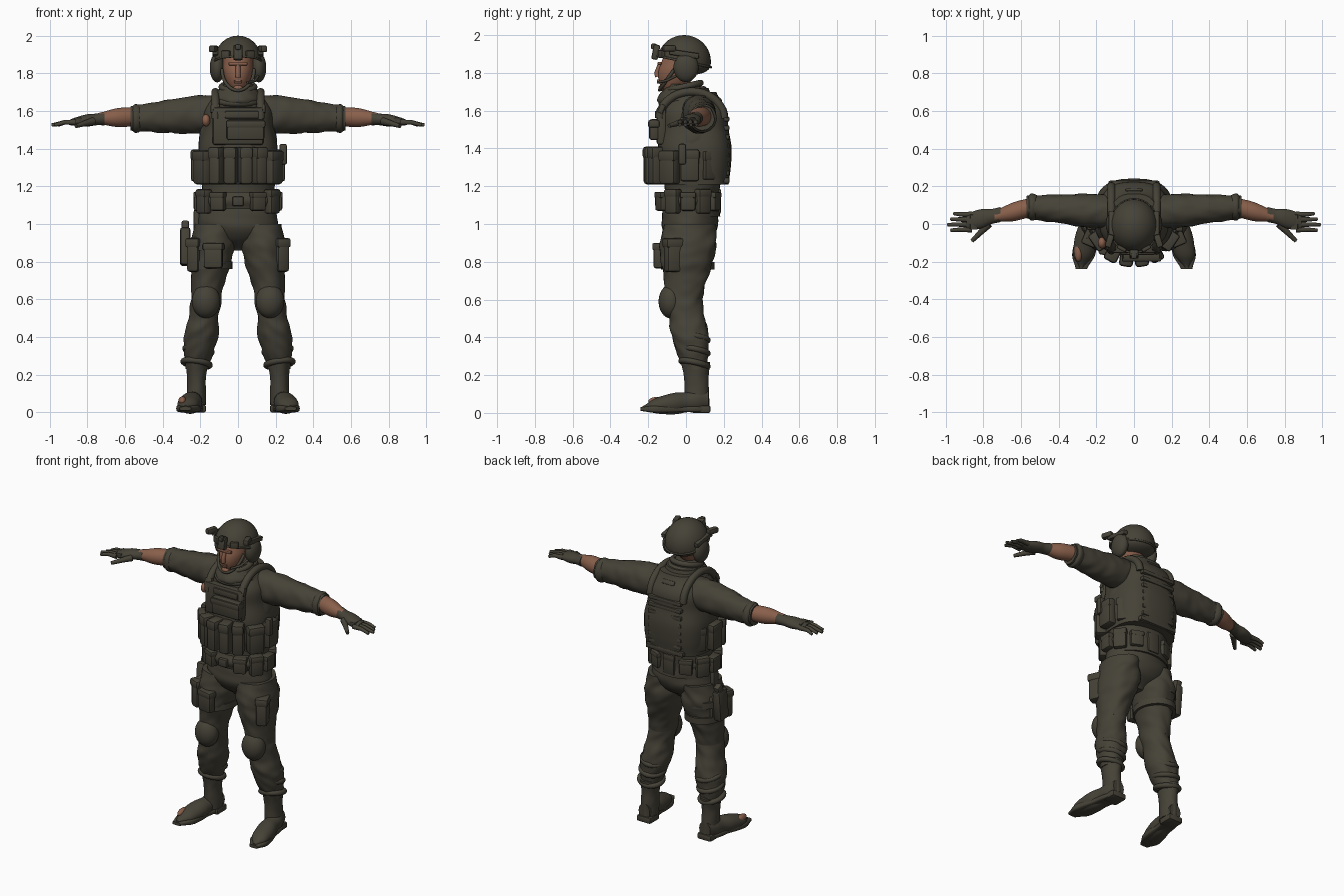
import bpy, bmesh, math
from math import cos, sin, pi, radians, copysign
from mathutils import Vector, Matrix, noise

if "Cube" in bpy.data.objects:
    bpy.data.objects.remove(bpy.data.objects["Cube"])


def material(name, colour):
    mat = bpy.data.materials.new(name)
    mat.use_nodes = True
    mat.diffuse_color = (*colour, 1)
    shader = mat.node_tree.nodes["Principled BSDF"]
    shader.inputs["Base Color"].default_value = (*colour, 1)
    shader.inputs["Roughness"].default_value = 0.9
    return mat


OLIVE = material("dark olive cloth", (.06, .054, .038))
SKIN = material("tan skin", (.25, .115, .07))


def finish(name, mesh, mats=(OLIVE,), both=False):
    """Place a mesh as a smooth object; both adds the mirrored twin."""
    mesh.materials.clear()
    for mat in mats:
        mesh.materials.append(mat)
    mesh.shade_smooth()
    mesh.set_sharp_from_angle(angle=radians(40))
    part = bpy.data.objects.new(name, mesh)
    bpy.context.collection.objects.link(part)
    if both:
        mirror = part.modifiers.new("mirror", "MIRROR")
        mirror.use_mirror_merge = False


def bake(name, bm, rule=None, **look):
    bmesh.ops.recalc_face_normals(bm, faces=bm.faces)
    if rule:
        for face in bm.faces:
            face.material_index = int(rule(face.calc_center_median()))
    mesh = bpy.data.meshes.new(name)
    bm.to_mesh(mesh)
    bm.free()
    finish(name, mesh, **look)


def smooth_value(values, t):
    """Catmull-Rom curve through evenly spaced values, t from start to end."""
    last = len(values) - 1
    i = min(int(t * last), last - 1)
    f = t * last - i
    a, b, c, d = (values[max(0, min(last, k))] for k in range(i - 1, i + 3))
    return b + f / 2 * (c - a + f * (2 * a - 5 * b + 4 * c - d + f * (3 * (b - c) + d - a)))


def loft(name, start, end, radii, axis="Z", depth=(1, 1), power=2, wrinkle=0, **look):
    """Skin of oval sections spaced evenly from start to end, square to an axis."""
    start, end = Vector(start), Vector(end)
    sides, rows = 32, 8 * (len(radii) - 1)
    bm, rings = bmesh.new(), []
    for row in range(rows + 1):
        t = row / rows
        centre = start.lerp(end, t)
        wide = smooth_value(radii, t)
        tall = wide * (depth[0] + (depth[1] - depth[0]) * t)
        ring = []
        for k in range(sides):
            c, s = cos(2 * pi * k / sides), sin(2 * pi * k / sides)
            fold = 1 + wrinkle * noise.noise(Vector((c, s, c)) * 1.5 + centre * 18)
            u = copysign(abs(c) ** (2 / power), c) * wide * fold
            v = copysign(abs(s) ** (2 / power), s) * tall * fold
            offset = {"X": (0, u, v), "Y": (u, 0, v), "Z": (u, v, 0)}[axis]
            ring.append(bm.verts.new(centre + Vector(offset)))
        rings.append(ring)
    for low, high in zip(rings, rings[1:]):
        for k in range(sides):
            bm.faces.new((low[k], low[k - 1], high[k - 1], high[k]))
    bm.faces.new(rings[0])
    bm.faces.new(rings[-1])
    bake(name, bm, **look)


def box(name, at, size, turn=0, pitch=0, **look):
    bm = bmesh.new()
    bmesh.ops.create_cube(bm, size=1)
    bmesh.ops.scale(bm, vec=size, verts=bm.verts)
    bmesh.ops.bevel(bm, geom=bm.edges[:], offset=min(size) / 4, segments=2,
                    affect="EDGES", profile=.5)
    place = Matrix.Translation(at) @ Matrix.Rotation(turn, 4, "Z") @ Matrix.Rotation(pitch, 4, "X")
    bmesh.ops.transform(bm, matrix=place, verts=bm.verts)
    bake(name, bm, **look)


def ball(name, at, size, cut=None, **look):
    bm = bmesh.new()
    bmesh.ops.create_uvsphere(bm, u_segments=32, v_segments=20, radius=1)
    place = Matrix.Translation(at) @ Matrix.Diagonal((*size, 1))
    bmesh.ops.transform(bm, matrix=place, verts=bm.verts)
    if cut:
        bmesh.ops.bisect_plane(bm, geom=bm.verts[:] + bm.edges[:] + bm.faces[:],
                               plane_co=at, plane_no=cut, clear_inner=True)
        bmesh.ops.holes_fill(bm, edges=bm.edges[:])
    bake(name, bm, **look)


def tube(name, points, radius, taper=1, closed=False, **look):
    curve = bpy.data.curves.new(name, "CURVE")
    curve.dimensions, curve.bevel_depth, curve.use_fill_caps = "3D", radius, True
    line = curve.splines.new("POLY")
    line.points.add(len(points) - 1)
    for i, (knot, point) in enumerate(zip(line.points, points)):
        knot.co = (*point, 1)
        knot.radius = 1 + (taper - 1) * i / (len(points) - 1)
    line.use_cyclic_u = closed
    helper = bpy.data.objects.new(name, curve)
    mesh = bpy.data.meshes.new_from_object(helper)
    bpy.data.objects.remove(helper)
    finish(name, mesh, **look)


def oval(at, u, v, turns=1, count=32):
    angles = [2 * pi * turns * k / count for k in range(count + (turns < 1))]
    return [Vector(at) + Vector(u) * cos(a) + Vector(v) * sin(a) for a in angles]


def pouch(name, ring, degrees, z, size):
    """Flapped pouch standing on an oval around the body; -90 is the front."""
    a = radians(degrees)
    wide, deep, middle = ring
    at = Vector((wide * cos(a), middle + deep * sin(a), z))
    turn = math.atan2(sin(a) / deep, cos(a) / wide) + pi / 2
    w, d, h = size
    box(name, at, size, turn)
    box(name + "_flap", at + Vector((0, 0, h / 3)), (w * 1.06, d * 1.1, h / 3), turn)


# Joints of the left limbs
HIP, KNEE, ANKLE = (.12, .02, 1), (.17, -.01, .6), (.22, .05, .23)
SHOULDER, ELBOW, WRIST = (.06, .06, 1.59), (.57, .09, 1.56), (.74, .04, 1.56)
VEST_RING, BELT_RING = (.22, .2, .02), (.21, .16, .01)

# Torso, carrier and hips
loft("shirt", (0, .03, 1.04), (0, .04, 1.72), (.2, .19, .2, .21, .2, .16, .1), depth=(.75, .8), wrinkle=.04)
loft("vest", (0, .05, 1.21), (0, .04, 1.7), (.2, .21, .21, .19, .18, .12), depth=(.88, 1), power=2.7)
loft("trouser_seat", (0, .02, .86), (0, .02, 1.1), (.05, .16, .21, .21, .2), depth=(.7, .7), wrinkle=.03)
loft("belt", (0, .01, 1.08), (0, .01, 1.17), (.2, .22, .2), depth=(.73, .73))

# Webbing rows on the back
for row in range(7):
    box("back_webbing", (0, .21, 1.27 + row / 21), (.24, .04, .026))
box("back_panel_hem", (0, .21, 1.23), (.27, .04, .03))
box("drag_handle", (0, .17, 1.65), (.09, .04, .03), pitch=.6)

# Chest panel, straps and pouches
box("chest_panel", (0, -.13, 1.52), (.27, .05, .2))
box("name_panel", (.02, -.15, 1.58), (.18, .03, .04))
box("admin_pouch", (.04, -.17, 1.5), (.2, .05, .11))
box("admin_pouch_flap", (.04, -.17, 1.53), (.21, .06, .04))
tube("shoulder_strap", oval((.12, .03, 1.56), (0, .17, 0), (0, 0, .14), turns=.5), .022, both=True)
box("strap_buckle", (.12, -.13, 1.61), (.05, .03, .05), pitch=-.4, both=True)
for degrees in range(-120, -59, 20):
    pouch("magazine_pouch", VEST_RING, degrees, 1.31, (.07, .09, .2))
for side in (-1, 1):
    pouch("utility_pouch", VEST_RING, side * 58 - 90, 1.3, (.1, .07, .18))
    pouch("side_pouch", VEST_RING, side * 90 - 90, 1.31, (.1, .06, .17))
    pouch("rear_pouch", VEST_RING, side * 125 - 90, 1.31, (.1, .03, .15))
box("radio", (.24, -.02, 1.37), (.04, .04, .11))

# Belt pouches, shallow behind and none at the buckle
for degrees in range(-60, 241, 30):
    tall = degrees % 60 > 0
    pouch("belt_pouch", BELT_RING, degrees, 1.12, (.08, .03 if degrees == 90 else .05, .13 if tall else .1))
box("belt_buckle", (0, -.15, 1.12), (.06, .03, .05))

# Trousers, knee pads and cargo pockets
loft("thigh", HIP, KNEE, (.11, .12, .11, .09, .08), depth=(1.25, 1.25), wrinkle=.09, both=True)
loft("shin", KNEE, ANKLE, (.08, .08, .09, .08, .06), depth=(1.25, 1), wrinkle=.1, both=True)
ball("knee_pad", (.17, -.08, .59), (.075, .065, .09), both=True)
box("cargo_pocket", (.22, -.05, .83), (.07, .13, .17), turn=.4, both=True)
box("cargo_flap", (.22, -.05, .9), (.08, .14, .05), turn=.4, both=True)
for lift in range(3):
    z = .26 + lift * .07
    tube("trouser_fold", oval((.22 - lift / 99, .045, z), (.07, 0, .01), (0, .07, -.015)), .016,
         closed=True, both=True)

# Boots
loft("boot_shaft", (.22, .06, .04), (.22, .05, .27), (.05, .05, .05, .06), depth=(1.3, 1.3), wrinkle=.05, both=True)
loft("boot_foot", (.22, .12, .07), (.28, -.23, .03), (.04, .05, .05, .06, .06, .05, .01), axis="Y",
     depth=(1.3, .6), both=True)
loft("boot_sole", (.22, .12, .02), (.28, -.24, .02), (.04, .05, .05, .06, .06, .03), axis="Y",
     depth=(.33, .33), power=4, both=True)
box("boot_heel", (.22, .08, .02), (.1, .1, .04), both=True)
ball("bare_boot_patch", (-.295, -.15, .06), (.022, .05, .025), mats=(SKIN,))

# Thigh rig and sidearm on the right leg
for z in (.78, .88):
    loft("thigh_strap", (-.15, .01, z - .02), (-.15, .01, z + .02), (.12, .12), depth=(1.18, 1.18))
box("thigh_panel", (-.23, 0, .85), (.05, .17, .16))
box("holster", (-.28, .04, .88), (.055, .09, .2), pitch=-.1)
box("sidearm_grip", (-.28, .06, .98), (.04, .05, .07), pitch=-.4)
box("holster_hanger", (-.22, .02, 1), (.03, .05, .15))
box("thigh_magazine", (-.13, -.14, .83), (.1, .05, .13), turn=-.2)
box("thigh_magazine_flap", (-.13, -.14, .88), (.11, .06, .04), turn=-.2)

# Sleeves, bare forearms and gloves
loft("sleeve", SHOULDER, ELBOW, (.08, .09, .09, .08, .07, .06), axis="X", depth=(1.1, 1.1), wrinkle=.08, both=True)
loft("rolled_cuff", (.51, .09, 1.56), ELBOW, (.06, .07, .07, .05), axis="X", depth=(1.06, 1.06), both=True)
loft("forearm", (.54, .09, 1.57), WRIST, (.05, .05, .03), axis="X", mats=(SKIN,), both=True)
loft("glove", (.71, .05, 1.56), (.89, .01, 1.54), (.04, .04, .05, .05, .04), axis="X", depth=(.9, .4), both=True)
box("knuckle_guard", (.85, .01, 1.555), (.04, .08, .02), both=True)
for i in range(4):
    y = i * .027 - .03
    tube("finger", [(.86, y, 1.54), (.92, y, 1.54), (.99 - abs(i - 1) / 60, y * 1.1, 1.525)], .015,
         taper=.6, both=True)
tube("thumb", [(.77, 0, 1.545), (.81, -.04, 1.535), (.86, -.09, 1.52)], .021, taper=.5, both=True)

# Neck scarf
loft("scarf", (0, -.01, 1.61), (0, -.01, 1.74), (.1, .13, .11, .08), depth=(1.1, 1.1), wrinkle=.1)
for fold in range(3):
    r = .12 - fold / 60
    tube("scarf_fold", oval((0, -.01, 1.66 + fold / 30), (r, 0, 0), (0, r, .02)), .017, closed=True)

# Face, hooded at the back
loft("head", (0, -.08, 1.69), (0, -.01, 1.9), (.02, .05, .07, .08, .08, .08), depth=(1.4, 1.3),
     mats=(SKIN, OLIVE), rule=lambda c: c.y > -.09)
tube("nose", [(0, -.14, 1.84), (0, -.155, 1.8), (0, -.15, 1.78)], .012, taper=1.2, mats=(SKIN,))
box("brow", (0, -.14, 1.85), (.1, .02, .016), mats=(SKIN,))
for z in (1.75, 1.76):
    box("lip", (0, -.147, z), (.04, .014, .009), mats=(SKIN,))
ball("chin", (0, -.13, 1.72), (.026, .016, .017), mats=(SKIN,))

# Helmet, headset and straps
ball("helmet", (0, -.01, 1.86), (.128, .142, .14), cut=(0, .22, 1))
ball("helmet_nape", (0, .03, 1.84), (.11, .1, .05))
tube("helmet_rim", oval((0, -.01, 1.86), (.128, 0, 0), (0, .142, -.03)), .006, closed=True)
box("front_mount", (0, -.16, 1.91), (.05, .035, .08), pitch=-.2)
box("front_mount_arm", (0, -.17, 1.94), (.03, .03, .03))
box("front_patch", (.065, -.13, 1.9), (.05, .02, .04), turn=.5, both=True)
box("side_rail", (.12, -.01, 1.9), (.03, .16, .03), pitch=-.15, both=True)
box("helmet_lamp", (.13, -.09, 1.93), (.035, .07, .035), turn=.3, both=True)
ball("ear_cup", (.11, 0, 1.83), (.04, .066, .078), both=True)
ball("ear_cup_cap", (.12, 0, 1.83), (.026, .045, .055), both=True)
tube("chin_strap", oval((0, -.06, 1.82), (.085, 0, 0), (0, -.08, -.11), turns=.5), .009)
tube("microphone", [(.11, -.04, 1.79), (.09, -.1, 1.76), (.05, -.15, 1.75)], .007)

# Bare patch at the right chest
ball("bare_chest_patch", (-.17, -.1, 1.55), (.022, .03, .032), mats=(SKIN,))
